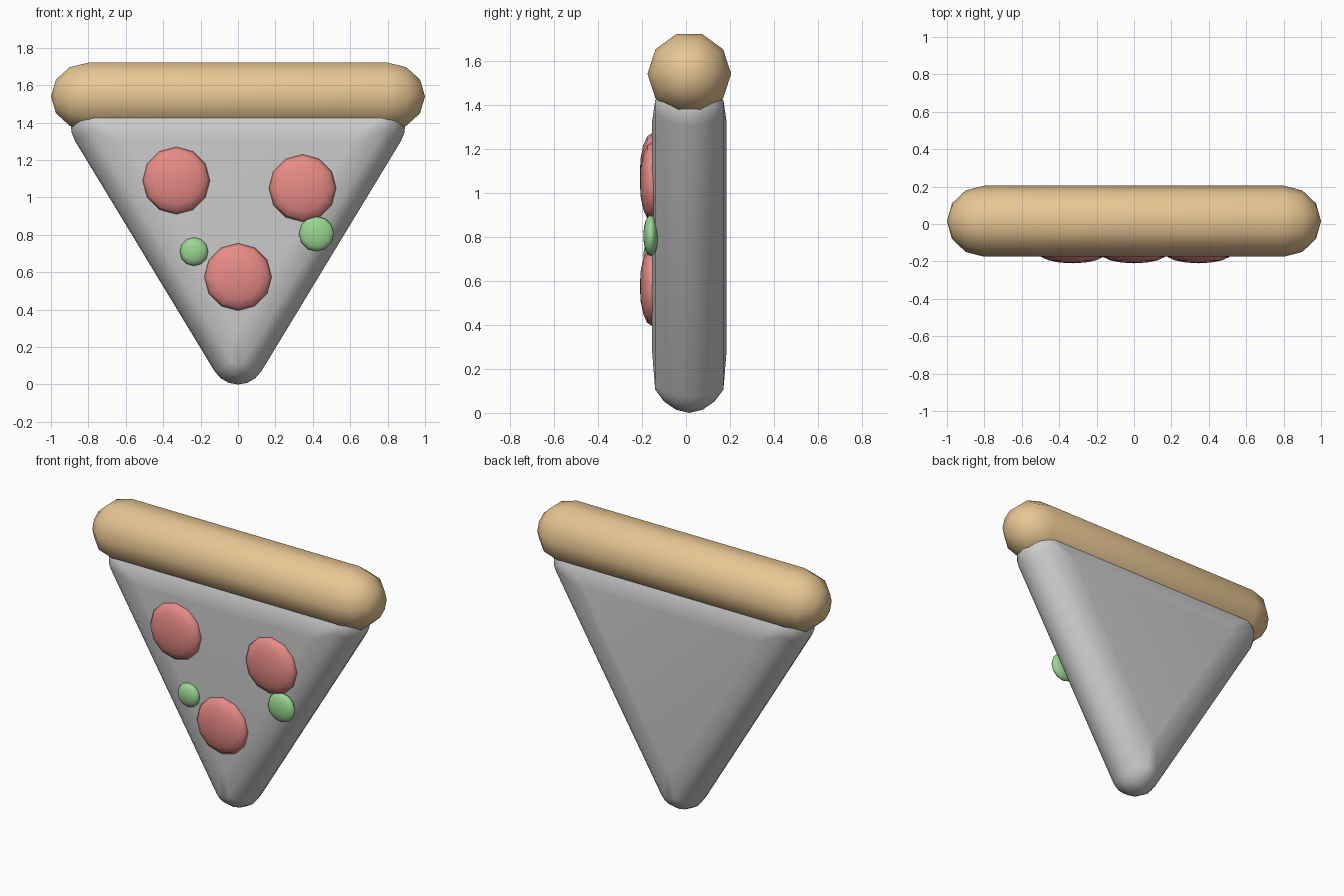
import bpy, bmesh
from math import sin, cos, pi, radians
from mathutils import Vector, Matrix

if "Cube" in bpy.data.objects:
    bpy.data.objects.remove(bpy.data.objects["Cube"])


def material(name, rgb):
    m = bpy.data.materials.new(name)
    m.diffuse_color = (*rgb, 1)
    m.use_nodes = True
    m.node_tree.nodes["Principled BSDF"].inputs["Base Color"].default_value = m.diffuse_color
    return m


def finish(name, bm, mat=None):
    bmesh.ops.recalc_face_normals(bm, faces=bm.faces[:])
    for f in bm.faces:
        f.smooth = True
    me = bpy.data.meshes.new(name)
    bm.to_mesh(me)
    bm.free()
    ob = bpy.data.objects.new(name, me)
    bpy.context.collection.objects.link(ob)
    if mat:
        me.materials.append(mat)
    return ob


def bridge(bm, rings):
    for a, b in zip(rings, rings[1:]):
        n = len(a)
        for i in range(n):
            j = (i + 1) % n
            bm.faces.new((a[i], a[j], b[j], b[i]))


MID_Y = 0.015
CRUST = material("crust_brown", (0.80, 0.56, 0.29))
RED = material("topping_red", (0.80, 0.26, 0.24))
GREEN = material("topping_green", (0.33, 0.67, 0.29))

# Slice: a rounded triangle, its outline offset layer by layer through the thickness
CORNERS = [Vector((0, 0.146)), Vector((0.748, 1.38)), Vector((-0.748, 1.38))]
CENTRE = sum(CORNERS, Vector((0, 0))) / 3
TILT = 31.3
ARCS = [(-180 + TILT, -TILT), (-TILT, 90), (90, 180 + TILT)]
STEPS = 6


def outline(rho, scale=1.0):
    pts = []
    for c, (a0, a1) in zip(CORNERS, ARCS):
        c = CENTRE + (c - CENTRE) * scale
        for k in range(STEPS + 1):
            a = radians(a0 + (a1 - a0) * k / STEPS)
            pts.append((c.x + rho * cos(a), c.y + rho * sin(a)))
    return pts


half = [(0.0, 0.146, 1), (0.06, 0.132, 1), (0.115, 0.094, 1),
        (0.155, 0.04, 1), (0.17, 0.02, 0.8)]
layers = [(-y, r, s) for y, r, s in reversed(half[1:])] + half
bm = bmesh.new()
rings = [[bm.verts.new((x, MID_Y + y, z)) for x, z in outline(r, s)]
         for y, r, s in layers]
bridge(bm, rings)
bm.faces.new(rings[0])
bm.faces.new(rings[-1])
finish("slice", bm)

# Crust: ten-sided capsule along x
bm = bmesh.new()
R, SIDES = 0.19, 10
cap = [(0.8 + 0.2 * sin(radians(a)), R * cos(radians(a))) for a in (0, 30, 60)]
profile = [(-x, r) for x, r in reversed(cap)] + cap
rings = [[bm.verts.new((x, MID_Y + r * cos(2 * pi * i / SIDES),
                        1.54 + r * sin(2 * pi * i / SIDES)))
          for i in range(SIDES)] for x, r in profile]
bridge(bm, rings)
for x, ring in ((-1, rings[0]), (1, rings[-1])):
    pole = bm.verts.new((x, MID_Y, 1.54))
    for i in range(SIDES):
        bm.faces.new((ring[i], ring[(i + 1) % SIDES], pole))
finish("crust", bm, CRUST)


# Toppings: flattened spheres on the front face
def topping(name, x, y, z, radius, depth, mat):
    bm = bmesh.new()
    bmesh.ops.create_uvsphere(bm, u_segments=12, v_segments=8, radius=1)
    m = (Matrix.Translation((x, y, z)) @ Matrix.Diagonal((radius, depth, radius, 1))
         @ Matrix.Rotation(pi / 2, 4, 'X'))
    bmesh.ops.transform(bm, matrix=m, verts=bm.verts[:])
    finish(name, bm, mat)


for i, (x, z) in enumerate([(-0.33, 1.09), (0.345, 1.05), (0.0, 0.575)]):
    topping(f"pepperoni_{i + 1}", x, -0.155, z, 0.18, 0.055, RED)
for i, (x, z, r) in enumerate([(-0.235, 0.71, 0.076), (0.42, 0.805, 0.094)]):
    topping(f"green_topping_{i + 1}", x, -0.16, z, r, 0.034, GREEN)
